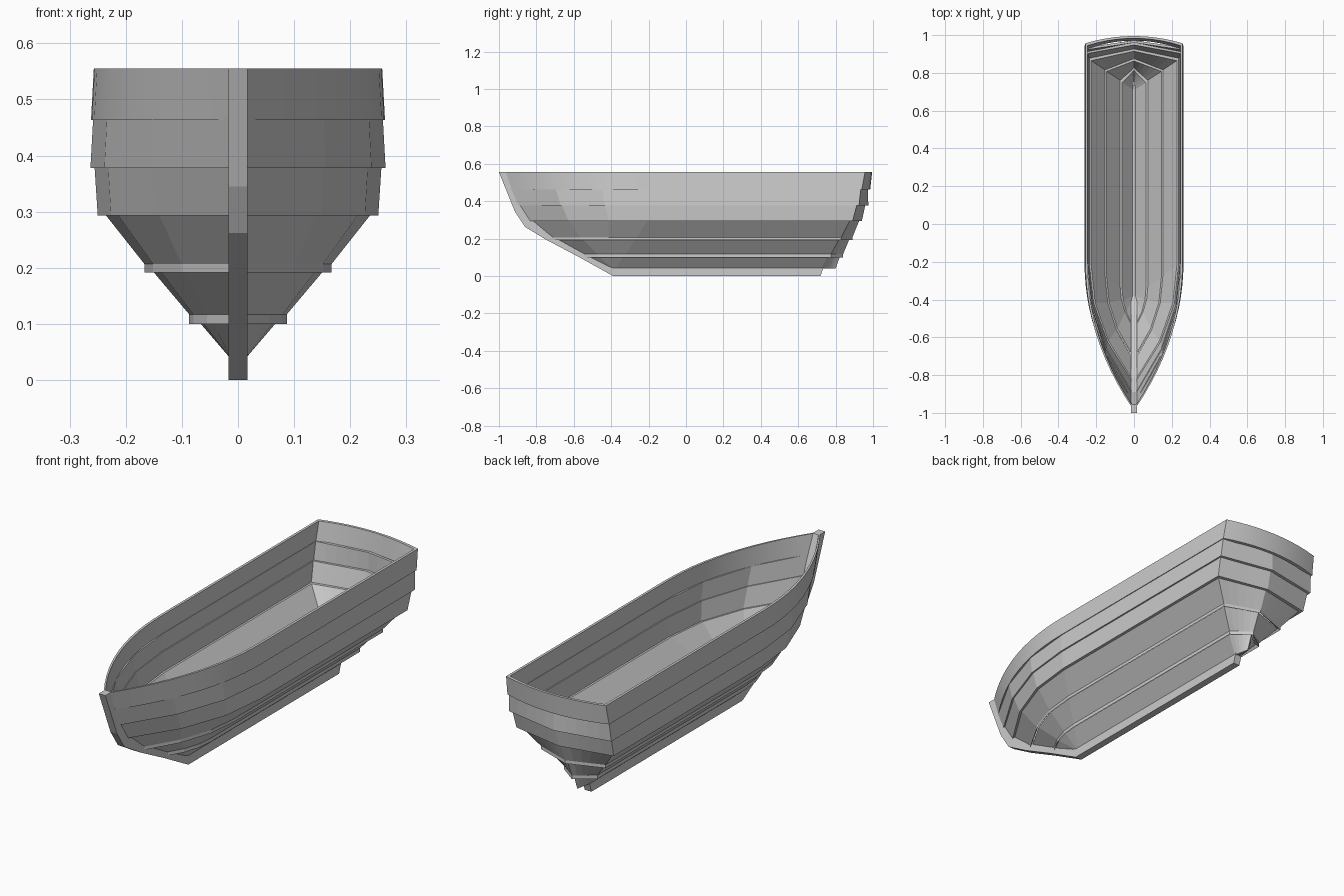
import bpy, bmesh

if "Cube" in bpy.data.objects:
    bpy.data.objects.remove(bpy.data.objects["Cube"])


def make_object(name, verts, faces):
    mesh = bpy.data.meshes.new(name)
    mesh.from_pydata(verts, [], faces)
    bm = bmesh.new()
    bm.from_mesh(mesh)
    bmesh.ops.recalc_face_normals(bm, faces=bm.faces)
    bm.to_mesh(mesh)
    bm.free()
    obj = bpy.data.objects.new(name, mesh)
    bpy.context.collection.objects.link(obj)
    return obj


def outline(z, w, bow, corner, stern, seg, arc):
    """Closed plan outline: bow curve, straight side, stern, mirrored."""
    e = min(0.012, w)
    start = -0.38 + 0.18 * min(1, max(0, (w - 0.01) / 0.24))
    half = []
    for i in range(seg + 1):
        t = 1 - i / seg
        half.append((e + (w - e) * (1 - t ** 2.1), start + (bow - start) * t))
    n = 5
    for i in range(n):
        u = 1 - i / n
        f = 1 - u * u if arc else 1 - u
        half.append((w * u, corner + (stern - corner) * f))
    right = [(x, y, z) for x, y in half]
    left = [(-x, y, z) for x, y, z in reversed(right)]
    return right + [(0, stern, z)] + left


def inset(level, d=0.012, dz=0.0):
    z, w, bow, corner, stern = level
    return (z + dz, max(0.003, w - d), bow + d, corner - d, stern - d)


def strake(name, low, high, seg, lip=0.0, arc=False):
    """Loft a plank through outer and inner outlines into a closed solid."""
    levels = [low]
    if lip:
        levels.append((low[0] + lip,) + low[1:])
    levels += [high, inset(high), inset(low, 0.014, lip)]
    verts = []
    for lv in levels:
        ring = outline(*lv, seg, arc)
        verts += ring
    n, m = len(ring), len(levels)
    faces = [(a * n + i, a * n + (i + 1) % n,
              ((a + 1) % m) * n + (i + 1) % n, ((a + 1) % m) * n + i)
             for a in range(m) for i in range(n)]
    return make_object(name, verts, faces)


# Overlapping planks: (z, half width, bow y, stern corner y, stern centre y)
strake("garboard_plank", (0.04, 0.015, -0.40, 0.725, 0.80),
       (0.11, 0.075, -0.54, 0.76, 0.825), 3)
strake("bottom_plank", (0.10, 0.087, -0.55, 0.775, 0.84),
       (0.20, 0.157, -0.70, 0.82, 0.875), 3, 0.017)
strake("bilge_plank", (0.192, 0.167, -0.72, 0.83, 0.89),
       (0.298, 0.239, -0.83, 0.877, 0.927), 3, 0.015)
strake("lower_side_plank", (0.293, 0.25, -0.84, 0.89, 0.94),
       (0.385, 0.256, -0.90, 0.915, 0.96), 3)
strake("middle_side_plank", (0.378, 0.263, -0.905, 0.925, 0.975),
       (0.468, 0.258, -0.945, 0.935, 0.972), 3)
top = strake("top_side_plank", (0.463, 0.262, -0.94, 0.94, 0.985),
             (0.555, 0.257, -0.97, 0.957, 0.995), 12, 0, True)
bpy.context.view_layer.objects.active = top
top.select_set(True)
bpy.ops.object.shade_smooth_by_angle(angle=0.5)

# Keel and stem post as one extruded side profile
profile = [(0.72, 0), (-0.39, 0), (-0.57, 0.10), (-0.74, 0.19), (-0.86, 0.262),
           (-0.915, 0.345), (-1.0, 0.555), (-0.955, 0.555), (-0.89, 0.39),
           (-0.81, 0.30), (-0.69, 0.22), (-0.52, 0.125), (-0.38, 0.045),
           (0.735, 0.045)]
n = len(profile)
verts = [(x, y, z) for x in (-0.017, 0.017) for y, z in profile]
faces = [tuple(range(n)), tuple(range(n, 2 * n))]
faces += [(i, (i + 1) % n, n + (i + 1) % n, n + i) for i in range(n)]
make_object("keel_and_stem", verts, faces)
